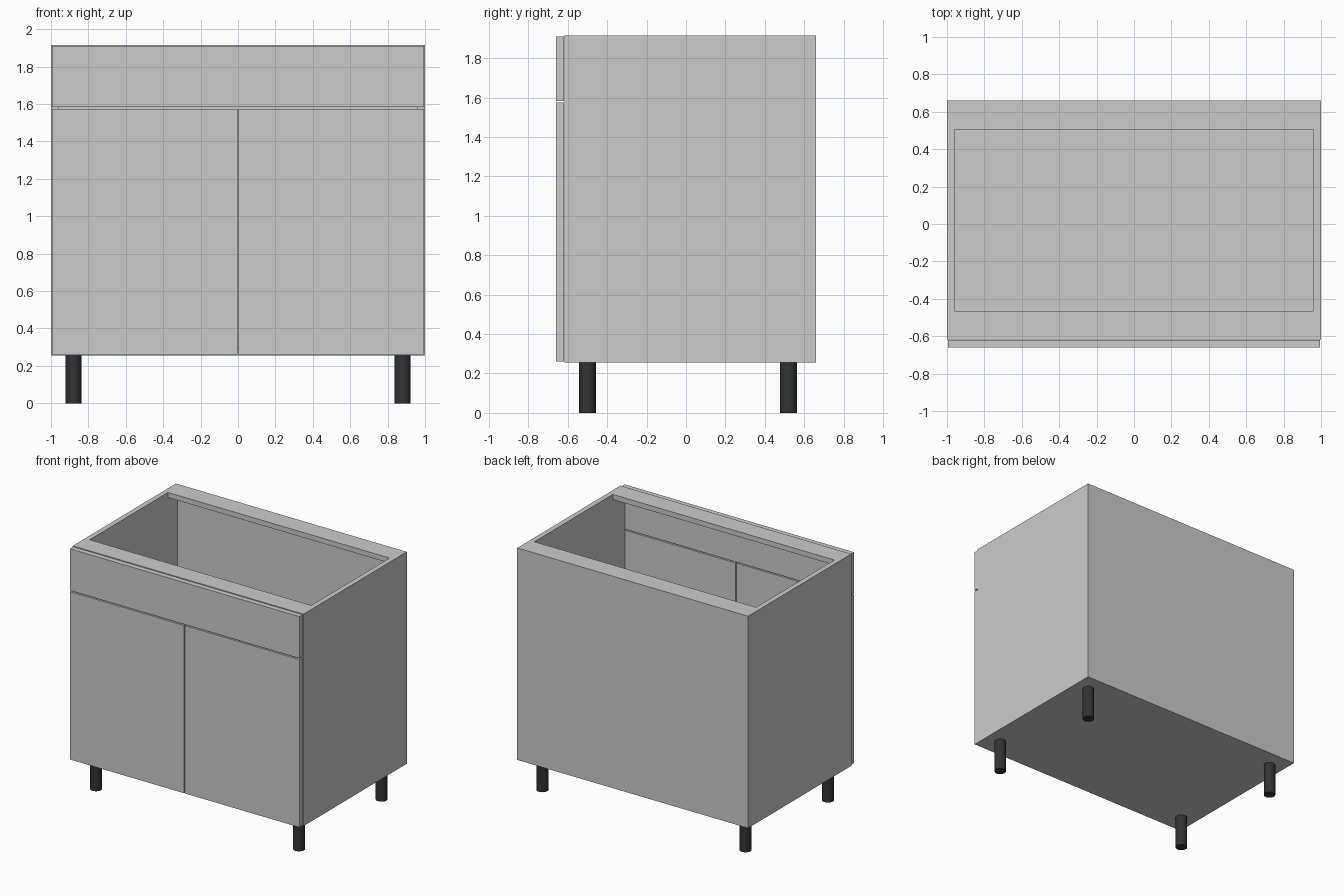
import bpy
import bmesh

if "Cube" in bpy.data.objects:
    bpy.data.objects.remove(bpy.data.objects["Cube"])

BOTTOM, TOP = 0.255, 1.915      # carcass height range
T = 0.04                        # panel thickness
FRONT, BACK = -0.617, 0.66      # carcass depth range
INNER = 1.0 - T                 # inside face of the side panels


def add_mesh(name, bm):
    mesh = bpy.data.meshes.new(name)
    bm.to_mesh(mesh)
    bm.free()
    obj = bpy.data.objects.new(name, mesh)
    bpy.context.collection.objects.link(obj)
    return obj


def box(name, x, y, z):
    """Box from (min, max) ranges on each axis."""
    bm = bmesh.new()
    bmesh.ops.create_cube(bm, size=1.0)
    for v in bm.verts:
        for i, (lo, hi) in enumerate((x, y, z)):
            v.co[i] = lo if v.co[i] < 0 else hi
    return add_mesh(name, bm)


black = bpy.data.materials.new("black_plastic")
black.diffuse_color = (0.03, 0.033, 0.035, 1)
black.use_nodes = True
black.node_tree.nodes["Principled BSDF"].inputs["Base Color"].default_value = black.diffuse_color


def leg(name, x, y):
    bm = bmesh.new()
    bmesh.ops.create_cone(bm, cap_ends=True, segments=32, radius1=0.043,
                          radius2=0.043, depth=BOTTOM)
    bmesh.ops.translate(bm, verts=bm.verts, vec=(x, y, BOTTOM / 2))
    for f in bm.faces:
        f.smooth = len(f.verts) == 4
    for e in bm.edges:
        e.smooth = all(f.smooth for f in e.link_faces)
    obj = add_mesh(name, bm)
    obj.data.materials.append(black)


# Sides, doors and legs, mirrored left and right
for side, s in (("left", -1), ("right", 1)):
    box(side + "_side_panel", sorted((s * INNER, s)), (FRONT, BACK), (BOTTOM, TOP))
    box(side + "_door", sorted((s * 0.004, s * 0.994)), (-0.66, -0.62), (0.26, 1.574))
    leg(side + "_front_leg", s * 0.88, -0.50)
    leg(side + "_back_leg", s * 0.88, 0.52)

# Fixed front above the doors
box("drawer_front", (-0.994, 0.994), (-0.66, -0.62), (1.583, 1.91))

# Floor, back and the two top rails fitted between the sides
span = (-INNER, INNER)
box("bottom_panel", span, (FRONT, BACK - T), (BOTTOM, BOTTOM + T))
box("back_panel", span, (BACK - T, BACK), (BOTTOM, TOP - T))
box("front_top_rail", span, (FRONT, -0.465), (TOP - T, TOP))
box("back_top_rail", span, (0.505, BACK), (TOP - T, TOP))
